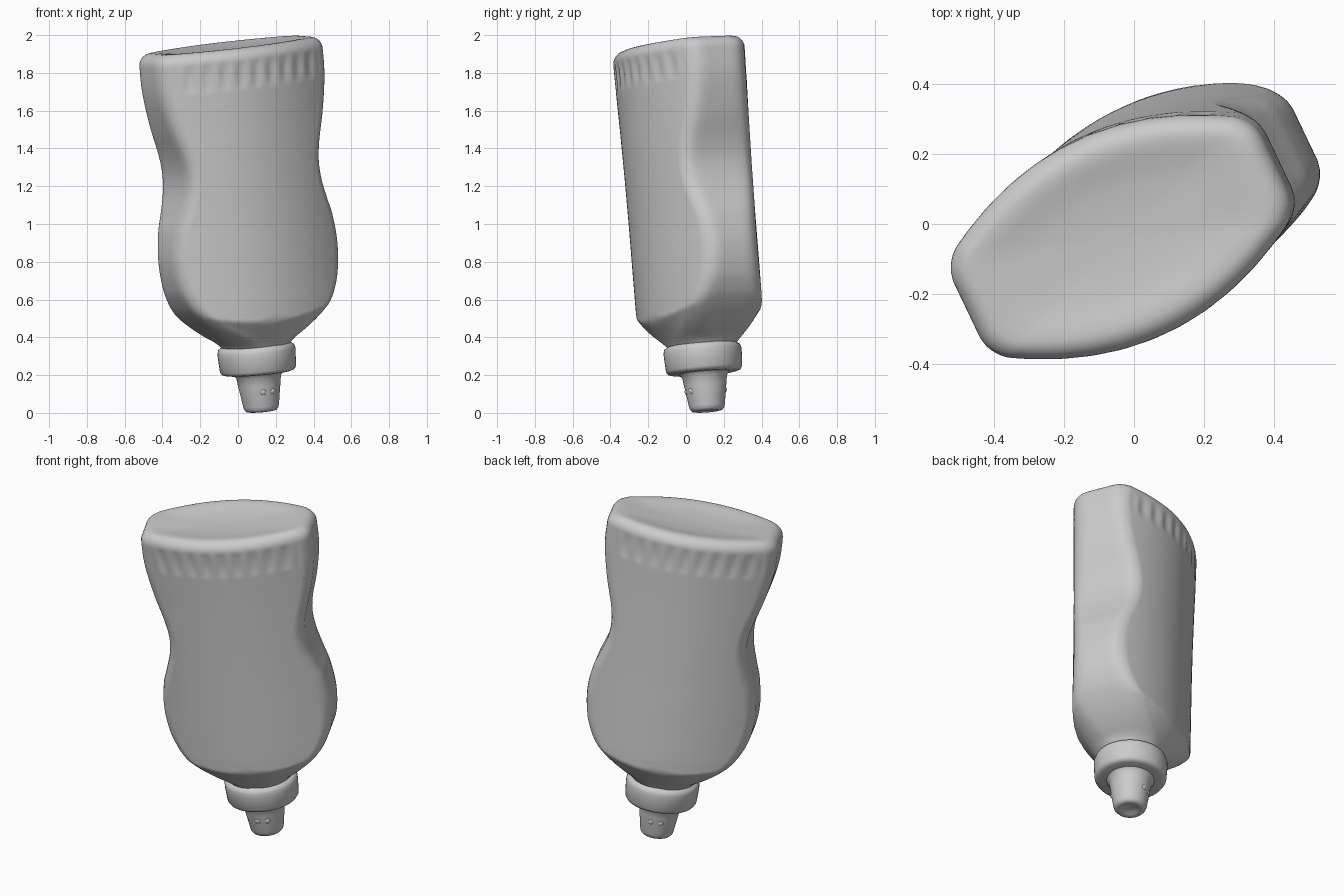
import bpy, bmesh
from math import sin, cos, pi, sqrt, radians
from mathutils import Matrix

if "Cube" in bpy.data.objects:
    bpy.data.objects.remove(bpy.data.objects["Cube"])

# The whole bottle is turned about z and leans slightly
POSE = (Matrix.Translation((0.125, 0.113, 0.008)) @ Matrix.Rotation(radians(25.5), 4, 'Z')
        @ Matrix.Rotation(radians(2.0), 4, 'X') @ Matrix.Rotation(radians(-6.4), 4, 'Y'))


def loft(name, rings, angle=40):
    """Skin a list of equal-length point rings and cap both ends."""
    bm = bmesh.new()
    loops = [[bm.verts.new(p) for p in ring] for ring in rings]
    n = len(loops[0])
    for a, b in zip(loops, loops[1:]):
        for i in range(n):
            j = (i + 1) % n
            bm.faces.new((a[i], a[j], b[j], b[i]))
    bm.faces.new(loops[0])
    bm.faces.new(loops[-1])
    bmesh.ops.recalc_face_normals(bm, faces=bm.faces)
    mesh = bpy.data.meshes.new(name)
    bm.to_mesh(mesh)
    bm.free()
    ob = bpy.data.objects.new(name, mesh)
    bpy.context.collection.objects.link(ob)
    finish(ob, angle)


def finish(ob, angle=40):
    ob.matrix_world = POSE @ ob.matrix_world
    bpy.ops.object.select_all(action='DESELECT')
    ob.select_set(True)
    bpy.context.view_layer.objects.active = ob
    bpy.ops.object.shade_smooth_by_angle(angle=radians(angle))


def lathe(name, profile, n=48):
    loft(name, [[(r * cos(2 * pi * i / n), r * sin(2 * pi * i / n), z)
                 for i in range(n)] for r, z in profile])


def curve(table, z):
    """Smooth interpolation through (z, value) pairs."""
    if z <= table[0][0]:
        return table[0][1]
    for i in range(len(table) - 1):
        (z1, v1), (z2, v2) = table[i], table[i + 1]
        if z <= z2:
            z0, v0 = table[max(i - 1, 0)]
            z3, v3 = table[min(i + 2, len(table) - 1)]
            h, t = z2 - z1, (z - z1) / (z2 - z1)
            m1, m2 = (v2 - v0) / (z2 - z0) * h, (v3 - v1) / (z3 - z1) * h
            return ((2*t**3 - 3*t*t + 1) * v1 + (t**3 - 2*t*t + t) * m1
                    + (3*t*t - 2*t**3) * v2 + (t**3 - t*t) * m2)
    return table[-1][1]


# Hourglass outline, shoulder depth and corner radius against height
WIDTH = [(.33, .165), (.38, .20), (.42, .253), (.47, .312), (.53, .37), (.6, .422),
         (.7, .464), (.85, .482), (1.0, .462), (1.1, .428), (1.2, .398), (1.3, .388),
         (1.4, .403), (1.55, .447), (1.7, .48), (1.8, .49), (1.97, .486)]
DEPTH = [(.33, .165), (.37, .188), (.42, .225), (.46, .258), (.49, .278), (.53, .285),
         (.7, .287), (1.1, .288), (1.5, .294), (1.85, .303), (1.97, .303)]
CORNER = [(.33, .16), (.40, .12), (.5, .07), (.6, .055), (1.97, .055)]
TOP, ROUND = 1.952, .06


def section(z):
    """Lens-shaped section with flat ends, rounded corners and a sloped shoulder."""
    e = max(0, z - (TOP - ROUND))
    inset = ROUND - sqrt(max(0, ROUND**2 - e * e))
    hw, hd = curve(WIDTH, z) - inset, curve(DEPTH, max(z, .53)) - inset
    r = min(curve(CORNER, z), hw)
    band = max(0, 1 - ((z - 1.815) / .08)**2)
    side = []
    for i in range(121):
        u = -hw * sin(pi / 2 * (1 - i / 60)) * .35 - hw * (1 - i / 60) * .65
        d = hd - .67 * u * u
        if z < .8:                                     # curved lower edge of the panel
            d = min(d, curve(DEPTH, z - 1.2 * u * u))
        c = max(0, abs(u) - (hw - r))
        d -= r - sqrt(max(0, r * r - c * c))
        fade = min(1, max(0, (.44 - abs(u)) / .06))    # grip dimples below the rim
        d -= .008 * band * fade * (.5 + .5 * cos(2 * pi * u / .088))
        side.append((u, d))
    d_end = side[0][1]
    ends = [d_end * (-1 + 2 * k / 6) for k in range(1, 6)]
    return ([(u, -d, z) for u, d in side] + [(hw, v, z) for v in ends]
            + [(u, d, z) for u, d in reversed(side)] + [(-hw, -v, z) for v in ends])


# Bottle body, closed by a shallow dished base at the top
heights = [.33 + i * (TOP - ROUND - .33) / 120 for i in range(120)]
heights += [TOP - ROUND + ROUND * sin(pi / 2 * i / 7) for i in range(8)]
rings = [section(z) for z in heights]
rim = rings[-1]
for s, drop in ((.93, .001), (.84, .005), (.72, .012), (.55, .018), (.3, .023), (.05, .025)):
    rings.append([(x * s, y * s, TOP - drop) for x, y, _ in rim])
loft("bottle_body", rings)

# Collar of the cap
lathe("cap_collar", [(.10, .205), (.175, .205), (.192, .21), (.202, .225), (.207, .30),
                     (.207, .325), (.202, .342), (.188, .352), (.17, .358), (.10, .358)])

# Tapered nozzle with a dimpled tip
lathe("cap_nozzle", [(.01, .012), (.035, .010), (.05, .003), (.065, 0), (.08, .003),
                     (.09, .014), (.095, .03), (.112, .14), (.119, .185),
                     (.13, .200), (.14, .212)])

# Small locking nubs on the front and back of the nozzle
for label, y in (("front", -.088), ("back", .088)):
    for side, x in (("left", -.025), ("right", .025)):
        bpy.ops.mesh.primitive_uv_sphere_add(segments=16, ring_count=8, radius=.022,
                                             location=(x, y, .11))
        nub = bpy.context.object
        nub.name = f"{label}_{side}_nozzle_nub"
        bpy.context.view_layer.update()
        finish(nub)
